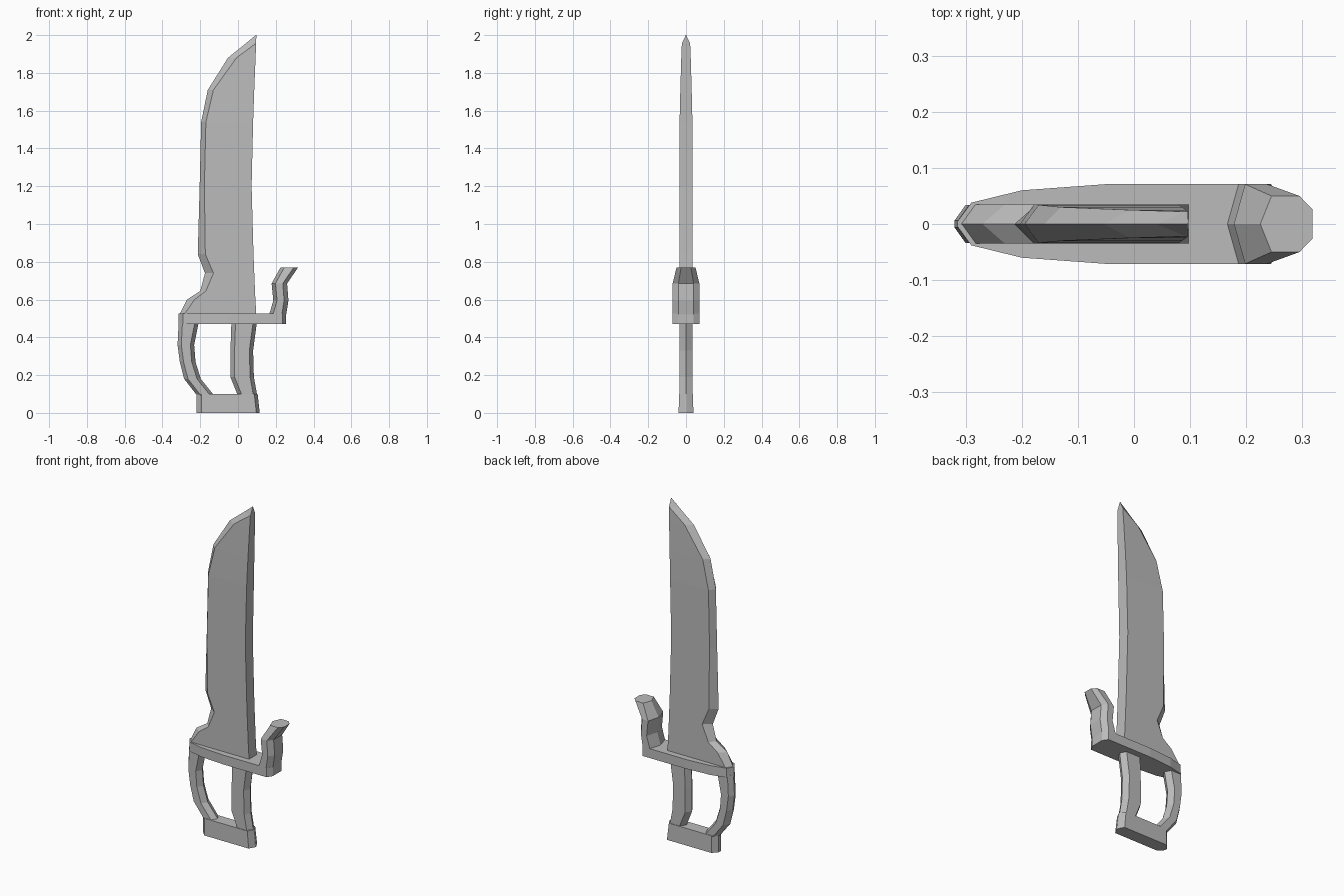
import bpy, bmesh

cube = bpy.data.objects.get("Cube")
if cube:
    bpy.data.objects.remove(cube)

grey = bpy.data.materials.new("steel_grey")
grey.use_nodes = True
grey.diffuse_color = (0.5, 0.5, 0.5, 1)
grey.node_tree.nodes["Principled BSDF"].inputs["Base Color"].default_value = (0.5, 0.5, 0.5, 1)


def ring(z, left, right, half, bevel_l, bevel_r, end_l=0, end_r=0):
    """Flat cross-section with bevelled ends; end_l and end_r are end half widths."""
    side = [(left, end_l), (left + bevel_l, half), (right - bevel_r, half), (right, end_r)]
    return [(x, -y, z) for x, y in side] + [(x, y, z) for x, y in reversed(side)]


def loft(name, rings):
    """Skin a stack of equal rings and cap both ends."""
    bm = bmesh.new()
    rows = [[bm.verts.new(p) for p in r] for r in rings]
    for low, high in zip(rows, rows[1:]):
        for i in range(len(low)):
            j = (i + 1) % len(low)
            bm.faces.new((low[i], low[j], high[j], high[i]))
    bm.faces.new(rows[0][::-1])
    bm.faces.new(rows[-1])
    bmesh.ops.remove_doubles(bm, verts=bm.verts, dist=0.0005)
    bmesh.ops.recalc_face_normals(bm, faces=bm.faces)
    mesh = bpy.data.meshes.new(name)
    bm.to_mesh(mesh)
    bm.free()
    mesh.materials.append(grey)
    obj = bpy.data.objects.new(name, mesh)
    bpy.context.collection.objects.link(obj)
    return obj


# Blade: height, cutting edge, spine, half thickness, edge bevel
blade = [
    (0.52, -0.31, 0.097, 0.035, 0.025), (0.6, -0.27, 0.092, 0.035, 0.04),
    (0.645, -0.2, 0.09, 0.035, 0.03), (0.74, -0.175, 0.086, 0.035, 0.045),
    (0.84, -0.213, 0.082, 0.035, 0.04), (1.2, -0.203, 0.072, 0.035, 0.025),
    (1.54, -0.195, 0.08, 0.034, 0.025), (1.71, -0.16, 0.086, 0.03, 0.03),
    (1.88, -0.053, 0.093, 0.025, 0.045), (1.955, 0.04, 0.096, 0.022, 0.053),
    (2.0, 0.094, 0.097, 0.001, 0.001),
]
loft("blade", [ring(z, l, r, h, b, 0, 0, h) for z, l, r, h, b in blade])

# Guard: plan outline extruded upward
plan = [(-0.315, 0.004), (-0.29, 0.038), (-0.2, 0.06), (-0.05, 0.071), (0.235, 0.071), (0.255, 0.04)]
outline = [(x, -y) for x, y in plan] + [(x, y) for x, y in reversed(plan)]
loft("guard", [[(x, y, z) for x, y in outline] for z in (0.47, 0.525)])

# Guard hook: height, inner side, outer side, half width, outer end half width
hook = [
    (0.52, 0.165, 0.255, 0.071, 0.04), (0.595, 0.187, 0.267, 0.071, 0.04),
    (0.685, 0.178, 0.26, 0.071, 0.04), (0.77, 0.225, 0.318, 0.05, 0.026),
]
loft("guard_hook", [ring(z, l, r, h, 0.02, 0.023, 0, e) for z, l, r, h, e in hook])

# Knuckle bow: height, outer side, inner side
bow = [(0.48, -0.314, -0.208), (0.36, -0.32, -0.232), (0.27, -0.308, -0.225),
       (0.18, -0.285, -0.197), (0.09, -0.215, -0.125)]
loft("knuckle_bow", [ring(z, l, r, 0.034, 0.02, 0.02, 0.006) for z, l, r in bow])

# Grip: height, front side, back side
grip = [(0.48, -0.035, 0.1), (0.33, -0.04, 0.08), (0.19, -0.04, 0.084), (0.09, 0.0, 0.102)]
loft("grip", [ring(z, l, r, 0.034, 0.022, 0.02) for z, l, r in grip])

# Pommel
loft("pommel", [ring(0, -0.22, 0.115, 0.039, 0.027, 0.018, 0.01, 0.006),
                ring(0.1, -0.22, 0.104, 0.037, 0.027, 0.018, 0.01, 0.004)])
